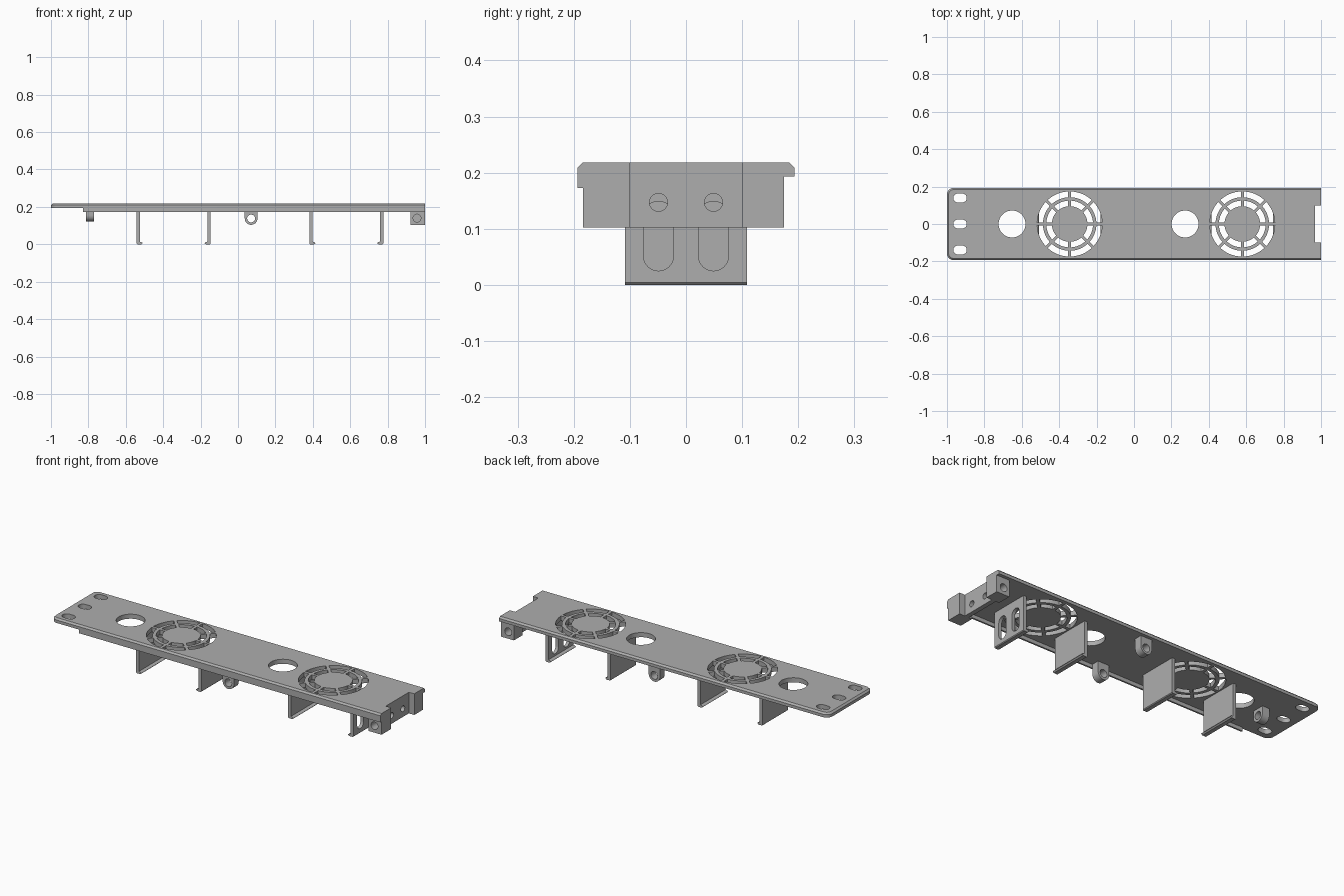
import bpy, bmesh
from math import sin, cos, pi, asin, radians

if "Cube" in bpy.data.objects:
    bpy.data.objects.remove(bpy.data.objects["Cube"], do_unlink=True)

grey = bpy.data.materials.new("mid grey plastic")
grey.use_nodes = True
grey.diffuse_color = (0.42, 0.42, 0.42, 1)
grey.node_tree.nodes["Principled BSDF"].inputs["Base Color"].default_value = (0.42, 0.42, 0.42, 1)

TOP, UNDER = 0.218, 0.193      # plate faces
HALF = 0.193                   # half width of the plate
FANS = (-0.344, 0.579)
PLACE = {"x": lambda u, v, w: (w, u, v),
         "y": lambda u, v, w: (u, w, v),
         "z": lambda u, v, w: (u, v, w)}


def add_prism(bm, pts, axis, a, b):
    """Extrude a 2D outline along an axis from a to b."""
    put = PLACE[axis]
    low = [bm.verts.new(put(u, v, a)) for u, v in pts]
    high = [bm.verts.new(put(u, v, b)) for u, v in pts]
    faces = [bm.faces.new(low), bm.faces.new(high)]
    n = len(pts)
    for i in range(n):
        j = (i + 1) % n
        faces.append(bm.faces.new((low[i], low[j], high[j], high[i])))
    bmesh.ops.recalc_face_normals(bm, faces=faces)


def make(name, prisms):
    bm = bmesh.new()
    for p in prisms:
        add_prism(bm, *p)
    me = bpy.data.meshes.new(name)
    bm.to_mesh(me)
    bm.free()
    me.materials.append(grey)
    ob = bpy.data.objects.new(name, me)
    bpy.context.collection.objects.link(ob)
    return ob


def cut(ob, prisms):
    """Subtract prisms from an object and bake the result."""
    tool = make("cutter", prisms)
    tool.hide_render = True
    mod = ob.modifiers.new("cut", "BOOLEAN")
    mod.operation, mod.solver, mod.object = "DIFFERENCE", "EXACT", tool
    bpy.context.view_layer.update()
    deps = bpy.context.evaluated_depsgraph_get()
    mesh = bpy.data.meshes.new_from_object(ob.evaluated_get(deps))
    ob.modifiers.clear()
    ob.data = mesh
    bpy.data.objects.remove(tool, do_unlink=True)


def arc(cu, cv, r, start, end, n):
    steps = [radians(start + (end - start) * i / n) for i in range(n + 1)]
    return [(cu + r * cos(t), cv + r * sin(t)) for t in steps]


def circle(cu, cv, r, n=40):
    return arc(cu, cv, r, 0, 360 - 360 / n, n - 1)


def rect(u0, u1, v0, v1):
    return [(u0, v0), (u1, v0), (u1, v1), (u0, v1)]


def ring_slot(cx, r0, r1, k, gap):
    """One of eight curved vent slots, with parallel-sided spokes."""
    g0, g1 = (asin(gap / r) * 180 / pi for r in (r0, r1))
    a, b = 45 * k, 45 * k + 45
    return arc(cx, 0, r1, a + g1, b - g1, 10) + arc(cx, 0, r0, b - g0, a + g0, 10)


# Top plate with rounded left corners, end notch and chamfered rim
R = 0.035
outline = ([(1, -HALF), (1, -0.1), (0.967, -0.1), (0.967, 0.1), (1, 0.1), (1, HALF)]
           + arc(-1 + R, HALF - R, R, 90, 180, 8)
           + arc(-1 + R, R - HALF, R, 180, 270, 8))
plate = make("top_plate", [(outline, "z", UNDER, TOP)])
bm = bmesh.new()
bm.from_mesh(plate.data)
rim = [e for e in bm.edges
       if all(v.co.z > TOP - 0.001 for v in e.verts)
       and sum(v.co.x for v in e.verts) < 1.9]
bmesh.ops.bevel(bm, geom=rim, offset=0.009, segments=1, affect="EDGES")
bm.to_mesh(plate.data)
bm.free()

# Round holes, end slots and fan vents
z0, z1 = UNDER - 0.05, TOP + 0.05
holes = [(circle(x, 0, 0.072, 56), "z", z0, z1) for x in (-0.652, 0.273)]
for y in (-0.139, 0, 0.139):
    oval = arc(-0.918, y, 0.024, -90, 90, 10) + arc(-0.942, y, 0.024, 90, 270, 10)
    holes.append((oval, "z", z0, z1))
for cx in FANS:
    for k in range(8):
        holes.append((ring_slot(cx, 0.143, 0.174, k, 0.008), "z", z0, z1))
        holes.append((ring_slot(cx, 0.095, 0.125, k, 0.008), "z", z0, z1))
cut(plate, holes)

# Thin rail along the front edge
make("front_rail", [(rect(-0.83, 1, 0.173, UNDER + 0.002), "y", -HALF, -0.184)])

# Fan clips: four plates with inward barbs and rounded lower corners
for cx in FANS:
    for side in (-1, 1):
        s = lambda d: cx + side * d
        profile = [(s(0.18), UNDER + 0.004), (s(0.198), UNDER + 0.004), (s(0.198), 0.004),
                   (s(0.194), 0), (s(0.172), 0), (s(0.165), 0.006), (s(0.168), 0.01),
                   (s(0.18), 0.014)]
        name = ("right" if side < 0 else "left") + "_fan_clip"
        clip = make(name, [(profile, "y", -0.109, 0.109)])
        if cx > 0 and side > 0:
            slots = []
            for y in (-0.049, 0.049):
                capsule = arc(y, 0.052, 0.027, 180, 360, 12) + arc(y, 0.122, 0.027, 0, 180, 12)
                slots.append((capsule, "x", s(0.15), s(0.22)))
            cut(clip, slots)

# End mounting blocks with blind screw holes
for name, y0, y1, h0, h1 in (("front_end_block", -0.184, -0.1, -0.25, -0.125),
                             ("back_end_block", 0.1, 0.175, 0.125, 0.25)):
    block = make(name, [(rect(0.922, 1, 0.102, UNDER + 0.004), "y", y0, y1)])
    cut(block, [(circle(0.957, 0.14, 0.021, 28), "y", h0, h1)])

# Wall between the blocks, with two screw holes
wall = make("end_wall", [(rect(-0.102, 0.102, 0.102, UNDER + 0.004), "x", 0.942, 0.967)])
cut(wall, [(circle(y, 0.147, 0.016, 28), "x", 0.9, 1) for y in (-0.049, 0.049)])


# Rounded screw lugs below the plate
def lug(name, c, axis, a, b, bottom):
    r = 0.034
    shape = ([(c + r, UNDER + 0.004), (c - r, UNDER + 0.004)]
             + arc(c, bottom + r, r, 180, 360, 20))
    ob = make(name, [(shape, axis, a, b)])
    cut(ob, [(circle(c, bottom + r, 0.021, 28), axis, a - 0.02, b + 0.02)])


lug("front_lug", 0.07, "y", -0.184, -0.142, 0.104)
lug("back_lug", 0.07, "y", 0.133, 0.175, 0.104)
lug("end_lug", 0, "x", -0.813, -0.77, 0.122)

# Smooth curved walls while keeping edges crisp
bpy.ops.object.select_all(action="DESELECT")
for ob in bpy.context.collection.objects:
    if ob.type == "MESH" and grey.name in ob.data.materials:
        ob.select_set(True)
        bpy.context.view_layer.objects.active = ob
bpy.ops.object.shade_smooth_by_angle(angle=radians(30))
